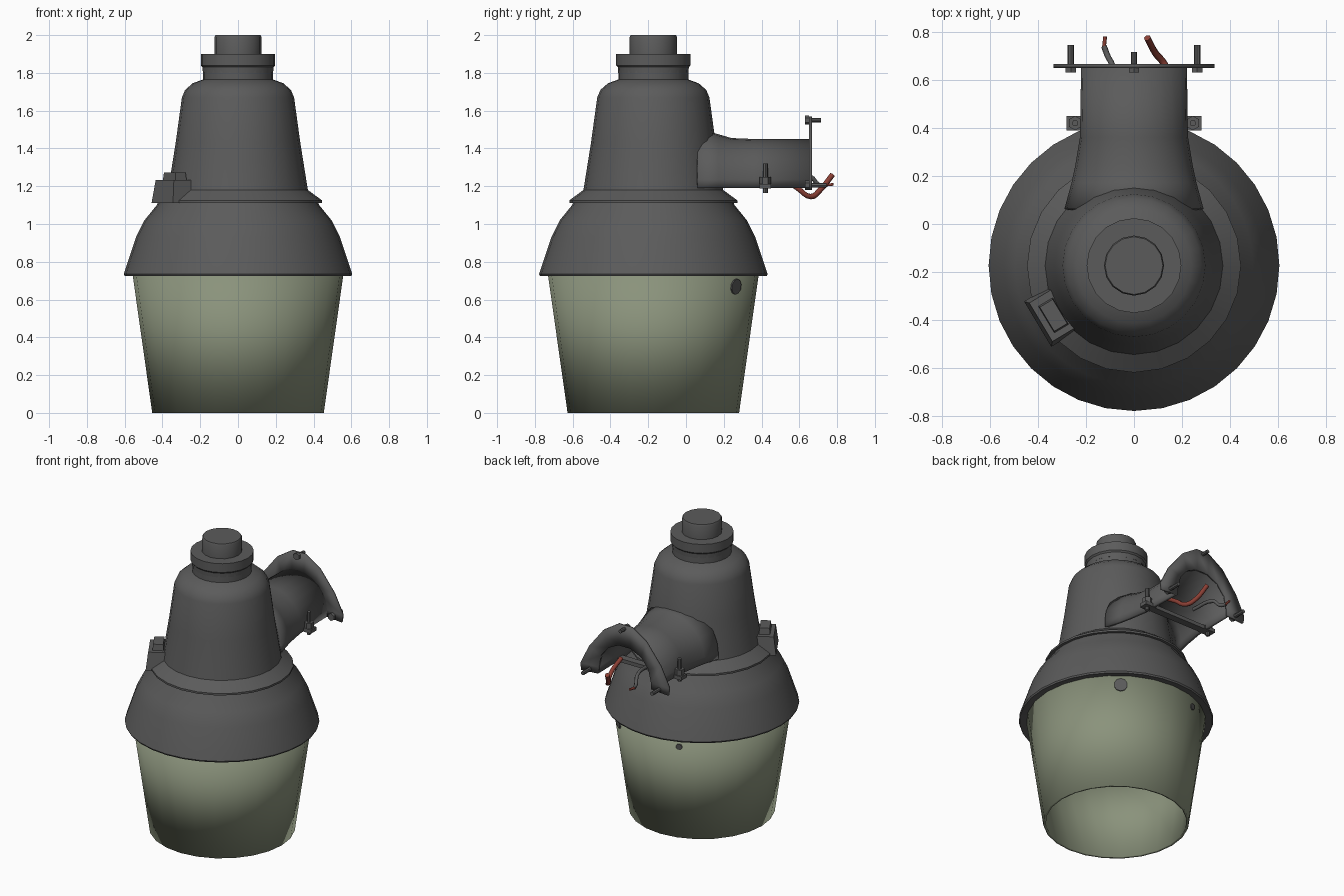
import bpy, bmesh, math
from mathutils import Matrix, Vector

if "Cube" in bpy.data.objects:
    bpy.data.objects.remove(bpy.data.objects["Cube"])

AX = -0.173  # y of the lamp's vertical axis


def mat(name, rgb):
    m = bpy.data.materials.new(name)
    m.diffuse_color = (*rgb, 1)
    m.use_nodes = True
    m.node_tree.nodes["Principled BSDF"].inputs["Base Color"].default_value = m.diffuse_color
    return m


GREY = mat("dark grey metal", (0.105, 0.105, 0.105))
LENS = mat("pale green lens", (0.255, 0.29, 0.2))
RED = mat("red wire", (0.26, 0.05, 0.035))


def finish(bm, name, m, angle=35, solid=0):
    me = bpy.data.meshes.new(name)
    bmesh.ops.recalc_face_normals(bm, faces=bm.faces)
    bm.to_mesh(me)
    bm.free()
    ob = bpy.data.objects.new(name, me)
    bpy.context.collection.objects.link(ob)
    me.materials.append(m)
    if solid:
        s = ob.modifiers.new("thickness", 'SOLIDIFY')
        s.thickness = solid
        s.offset = 0
    bpy.ops.object.select_all(action='DESELECT')
    ob.select_set(True)
    bpy.context.view_layer.objects.active = ob
    bpy.ops.object.shade_smooth_by_angle(angle=math.radians(angle))
    return ob


def loft(bm, rows, closed=True):
    vs = [[bm.verts.new(p) for p in r] for r in rows]
    n = len(vs[0])
    for a, b in zip(vs, vs[1:]):
        for i in range(n if closed else n - 1):
            j = (i + 1) % n
            bm.faces.new((a[i], a[j], b[j], b[i]))
    return vs


def lathe(name, profile, m, segs=24, solid=0, angle=35):
    bm = bmesh.new()
    loft(bm, [[(r * math.cos(i * math.tau / segs), AX + r * math.sin(i * math.tau / segs), z)
               for i in range(segs)] for r, z in profile])
    bmesh.ops.remove_doubles(bm, verts=bm.verts, dist=1e-5)
    return finish(bm, name, m, angle, solid)


def box(name, c, size, m=GREY, rot=0, taper=1):
    bm = bmesh.new()
    bmesh.ops.create_cube(bm, size=1)
    for v in bm.verts:
        if v.co.z > 0:
            v.co.x *= taper
            v.co.y *= taper
    bm.transform(Matrix.Translation(c) @ Matrix.Rotation(rot, 4, 'Z') @ Matrix.Diagonal((*size, 1)))
    return finish(bm, name, m)


def rod(name, a, b, r, segs=8, m=GREY):
    a, b = Vector(a), Vector(b)
    bm = bmesh.new()
    bmesh.ops.create_cone(bm, cap_ends=True, segments=segs, radius1=r, radius2=r, depth=(b - a).length)
    bm.transform(Matrix.Translation((a + b) / 2) @ (b - a).to_track_quat('Z', 'Y').to_matrix().to_4x4())
    return finish(bm, name, m)


def wire(name, pts, r, m):
    cu = bpy.data.curves.new(name, 'CURVE')
    cu.dimensions = '3D'
    cu.bevel_depth = r
    cu.bevel_resolution = 1
    cu.resolution_u = 4
    cu.use_fill_caps = True
    sp = cu.splines.new('BEZIER')
    sp.bezier_points.add(len(pts) - 1)
    for p, co in zip(sp.bezier_points, pts):
        p.co = co
        p.handle_left_type = p.handle_right_type = 'AUTO'
    ob = bpy.data.objects.new(name, cu)
    bpy.context.collection.objects.link(ob)
    cu.materials.append(m)


# Open-bottomed lens and the hood above it
lathe("lens", [(0.446, 0.0), (0.551, 0.74)], LENS, 24, 0.016)
lathe("hood", [(0.42, 1.125), (0.43, 1.1), (0.495, 1.02), (0.54, 0.93), (0.605, 0.735), (0.6, 0.725),
               (0.55, 0.73), (0.52, 0.92), (0.41, 1.08), (0, 1.1)], GREY, 32)

# Ballast housing with bottom flange and rounded shoulder
lathe("housing", [(0, 1.112), (0.445, 1.112), (0.445, 1.125), (0.37, 1.18), (0.33, 1.43), (0.297, 1.67),
                  (0.28, 1.71), (0.24, 1.745), (0.185, 1.765), (0.185, 1.82)], GREY, 24, angle=40)

# Light sensor on top
lathe("sensor_collar", [(0, 1.8), (0.186, 1.8), (0.188, 1.83), (0.197, 1.84), (0.197, 1.9), (0, 1.9)], GREY, 20)
lathe("sensor_cap", [(0.125, 1.89), (0.125, 1.99), (0.12, 2.0), (0, 2.0)], GREY, 16)

# Terminal box on the front left of the flange
ang = math.radians(211)
box("terminal_box", (-0.315, -0.365, 1.172), (0.2, 0.22, 0.12), GREY, ang, 0.85)
box("terminal_knob", (-0.335, -0.38, 1.25), (0.07, 0.13, 0.045), GREY, ang, 0.9)


# Mounting arm: arched channel, open below, flaring into the housing
def arch(hw, top, y, n=12):
    row = [(hw, y, 1.19)]
    row += [(hw * math.cos(math.pi * i / n), y, 1.235 + (top - 1.235) * math.sin(math.pi * i / n))
            for i in range(n + 1)]
    return row + [(-hw, y, 1.19)]


bm = bmesh.new()
loft(bm, [arch(0.28, 1.5, 0.06), arch(0.25, 1.465, 0.17), arch(0.235, 1.445, 0.24),
          arch(0.215, 1.44, 0.36), arch(0.21, 1.44, 0.655)], closed=False)
finish(bm, "mounting_arm", GREY, 40, 0.02)

# Wall flange: arched plate with a peak and two feet
outer = [(0.33, 1.18), (0.335, 1.23), (0.27, 1.36), (0.16, 1.5), (0.05, 1.57)]
outer += [(-x, z) for x, z in reversed(outer)]
inner = [(0.2, 1.19)] + [(0.2 * math.cos(math.pi * t / 7), 1.235 + 0.195 * math.sin(math.pi * t / 7))
                         for t in range(8)] + [(-0.2, 1.19)]
bm = bmesh.new()
loft(bm, [[(x, 0.658, z) for x, z in outer], [(x, 0.658, z) for x, z in inner]], closed=False)
finish(bm, "wall_flange", GREY, 30, 0.016)

# Flange bolts, clamp bolts and clamp bar
for s in (-1, 1):
    rod("flange_bolt", (s * 0.263, 0.635, 1.205), (s * 0.263, 0.745, 1.205), 0.013)
    rod("flange_bolt_head", (s * 0.263, 0.63, 1.205), (s * 0.263, 0.652, 1.205), 0.026, 6)
    rod("clamp_bolt", (s * 0.245, 0.42, 1.165), (s * 0.245, 0.42, 1.32), 0.013)
    rod("clamp_nut", (s * 0.245, 0.42, 1.21), (s * 0.245, 0.42, 1.25), 0.03, 6)
    box("clamp_lug", (s * 0.24, 0.42, 1.2), (0.08, 0.06, 0.025))
box("clamp_bar", (0, 0.42, 1.2), (0.44, 0.05, 0.025))
rod("top_bolt", (0, 0.635, 1.55), (0, 0.715, 1.55), 0.012)
rod("top_bolt_head", (0, 0.63, 1.55), (0, 0.652, 1.55), 0.024, 6)

# Supply wires hanging from the arm
wire("red_wire", [(0.14, 0.5, 1.25), (0.15, 0.59, 1.19), (0.13, 0.66, 1.145), (0.09, 0.71, 1.18),
                  (0.055, 0.775, 1.26)], 0.015, RED)
wire("grey_wire", [(-0.06, 0.5, 1.25), (-0.09, 0.66, 1.25), (-0.11, 0.7, 1.21), (-0.125, 0.74, 1.205)], 0.012, GREY)
wire("grey_wire_end", [(-0.125, 0.735, 1.205), (-0.12, 0.78, 1.21)], 0.008, RED)

# Small grey tabs showing through the lens at the back right
for deg, r in ((53, 0.042), (110, 0.02)):
    d = Vector((math.cos(math.radians(deg)), math.sin(math.radians(deg)), -0.14))
    p = Vector((0, AX, 0.745)) + d * 0.54
    rod("lens_tab", p, p + d * 0.012, r, 10)
